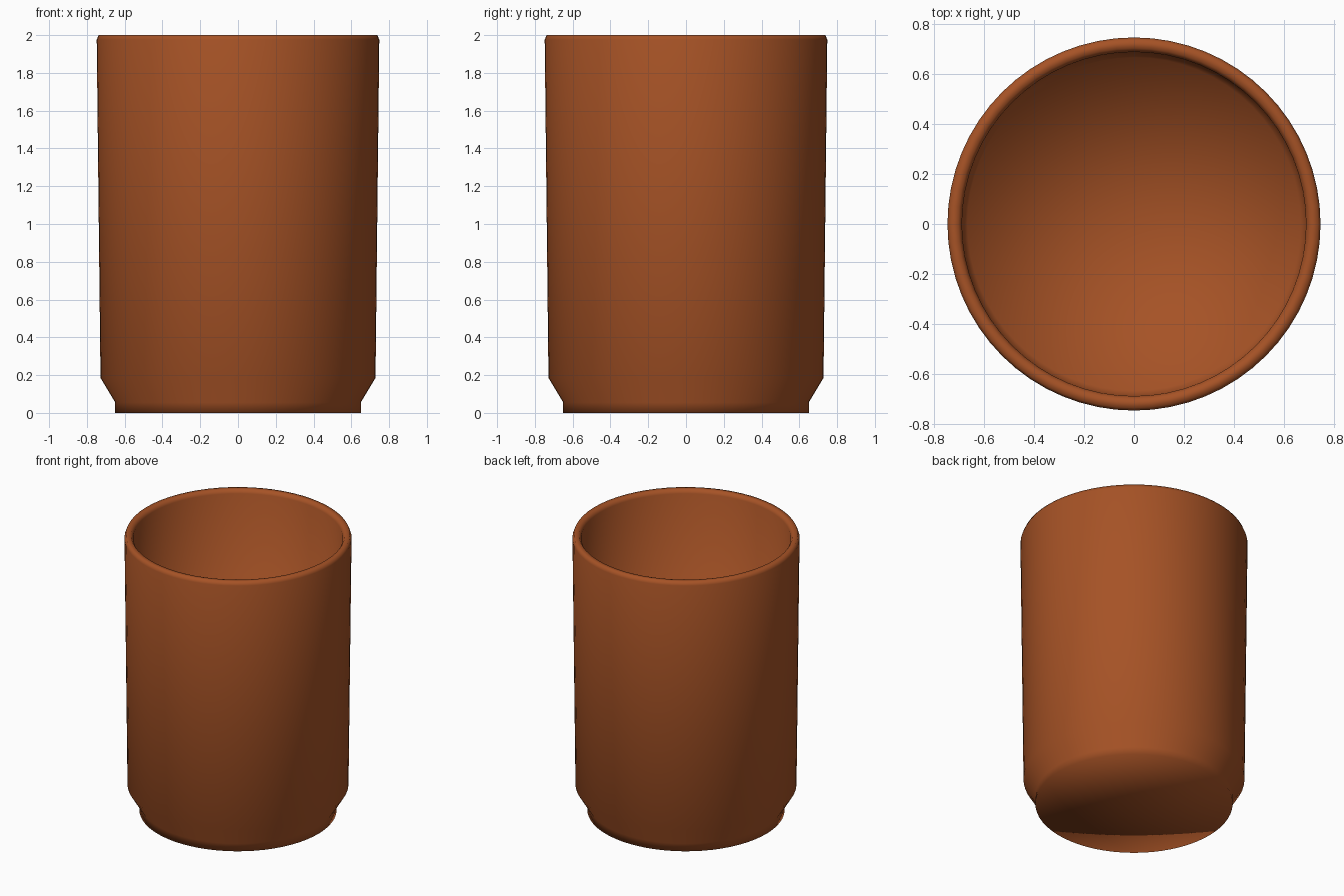
import bpy, bmesh, math

if "Cube" in bpy.data.objects:
    bpy.data.objects.remove(bpy.data.objects["Cube"])

SEGMENTS = 64

# Cup profile (radius, z): underside centre, foot, chamfer, outer wall, rim, inner wall, floor centre
PROFILE = [
    (0.0, 0.0), (0.65, 0.0), (0.65, 0.055), (0.728, 0.185),
    (0.748, 1.975), (0.738, 2.0), (0.705, 2.0), (0.69, 1.975),
    (0.668, 0.12), (0.0, 0.12),
]

clay = bpy.data.materials.new("terracotta")
clay.diffuse_color = (0.38, 0.085, 0.019, 1.0)
clay.use_nodes = True
clay.node_tree.nodes["Principled BSDF"].inputs["Base Color"].default_value = clay.diffuse_color


def lathe(name, profile, material):
    """Revolve a profile around z into a smooth closed solid."""
    bm = bmesh.new()
    rings = []
    for r, z in profile:
        if r == 0:
            rings.append([bm.verts.new((0, 0, z))] * SEGMENTS)
        else:
            rings.append([bm.verts.new((r * math.cos(a), r * math.sin(a), z))
                          for a in (2 * math.pi * i / SEGMENTS for i in range(SEGMENTS))])
    for low, high in zip(rings, rings[1:]):
        for i in range(SEGMENTS):
            j = (i + 1) % SEGMENTS
            corners = list(dict.fromkeys((low[i], low[j], high[j], high[i])))
            bm.faces.new(corners).smooth = True
    bmesh.ops.recalc_face_normals(bm, faces=bm.faces)
    mesh = bpy.data.meshes.new(name)
    bm.to_mesh(mesh)
    bm.free()
    mesh.materials.append(material)
    obj = bpy.data.objects.new(name, mesh)
    bpy.context.collection.objects.link(obj)
    return obj


# Cup body
lathe("cup_body", PROFILE, clay)
